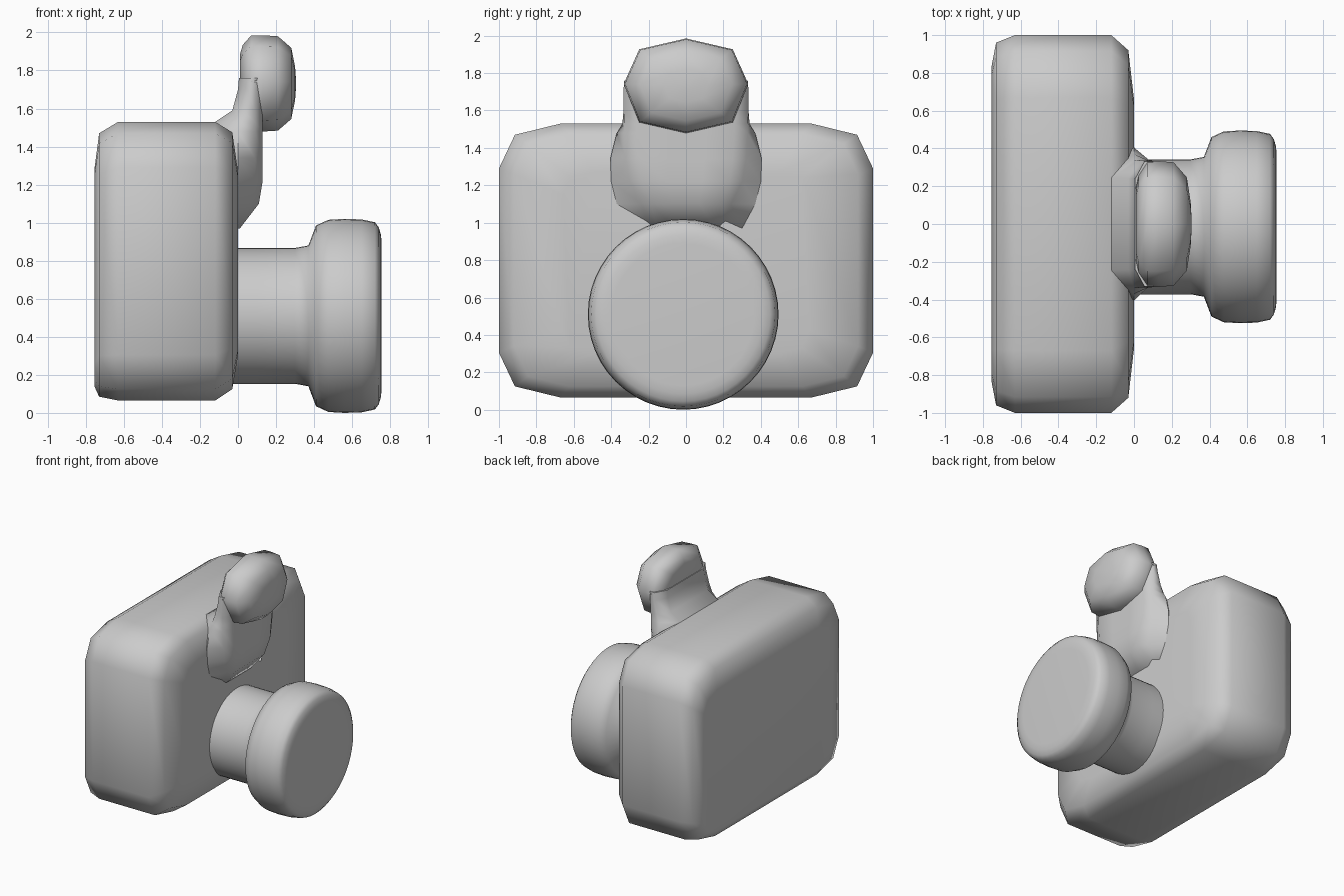
import bpy, math
from math import sin, cos, pi

if "Cube" in bpy.data.objects:
    bpy.data.objects.remove(bpy.data.objects["Cube"])


def loft(name, rings, angle=70):
    """Skin a stack of equal-length point rings and cap both ends."""
    n = len(rings[0])
    verts = [p for r in rings for p in r]
    faces = [(i * n + j, i * n + (j + 1) % n, (i + 1) * n + (j + 1) % n, (i + 1) * n + j)
             for i in range(len(rings) - 1) for j in range(n)]
    faces += [tuple(range(n))[::-1], tuple(range(len(verts) - n, len(verts)))]
    me = bpy.data.meshes.new(name)
    me.from_pydata(verts, [], faces)
    ob = bpy.data.objects.new(name, me)
    bpy.context.collection.objects.link(ob)
    bpy.ops.object.select_all(action='DESELECT')
    ob.select_set(True)
    bpy.context.view_layer.objects.active = ob
    bpy.ops.object.mode_set(mode='EDIT')
    bpy.ops.mesh.select_all(action='SELECT')
    bpy.ops.mesh.normals_make_consistent(inside=False)
    bpy.ops.object.mode_set(mode='OBJECT')
    bpy.ops.object.shade_smooth_by_angle(angle=math.radians(angle))
    return ob


def body_ring(x, hy, lo, hi, k):
    """Rectangle with two-step cut corners; k scales the corner cut."""
    c, hz = (lo + hi) / 2, (hi - lo) / 2
    q = [(hy, hz - .24 * k), (hy - .085 * k, hz - .06 * k), (hy - .33 * k, hz)]
    pts = q + [(-y, z) for y, z in q[::-1]]
    pts += [(-y, -z) for y, z in q] + [(y, -z) for y, z in q[::-1]]
    return [(x, y, c + z) for y, z in pts]


# camera body
loft("camera_body", [body_ring(*r) for r in (
    (-.755, .83, .14, 1.28, .5), (-.73, .96, .085, 1.47, .9), (-.63, 1, .065, 1.53, 1),
    (-.12, 1, .065, 1.53, 1), (-.03, .92, .125, 1.475, .9), (0, .66, .3, 1.27, .5))])


# lens barrel with wide front rim
def circle(x, r, n=48):
    return [(x, -.015 + r * cos(2 * pi * i / n), .51 + r * sin(2 * pi * i / n)) for i in range(n)]


loft("lens", [circle(*p) for p in (
    (-.1, .357), (.1, .357), (.3, .357), (.37, .37), (.41, .475), (.475, .505), (.56, .51),
    (.65, .507), (.72, .492), (.74, .465), (.752, .425), (.755, .38))])


# flash neck, flaring into the body
def neck_ring(z, xb, xf, wb, wf):
    q = [(xb, .72 * wb), (max(xb + .05, 0), wb), (xf - .04, wf), (xf, .78 * wf), (xf, .3 * wf)]
    return [(x, y, z) for x, y in q] + [(x, -y, z) for x, y in q[::-1]]


loft("flash_neck", [neck_ring(*r) for r in (
    (.97, -.15, .01, .3, .2), (1.1, -.15, .11, .37, .24), (1.22, -.15, .13, .4, .3),
    (1.34, -.15, .13, .405, .32), (1.48, -.13, .13, .37, .33), (1.53, -.12, .13, .34, .33),
    (1.59, -.03, .13, .335, .333), (1.7, 0, .135, .335, .335), (1.76, .005, .14, .33, .33))])


# flash head, faceted oval
def head_ring(x, k):
    q = [(0, .253), (.25, .195), (.333, .01), (.25, -.195), (0, -.253)]
    pts = q + [(-y, z) for y, z in q[-2:0:-1]]
    return [(x, y * k, 1.732 + z * k) for y, z in pts]


head = loft("flash_head", [head_ring(*r) for r in (
    (.01, .6), (.025, .8), (.07, 1), (.13, 1), (.21, .98), (.28, .74), (.3, .35), (.305, .08))])
# underside in front of the neck stays flush with the neck's front face
for v in head.data.vertices:
    if v.co.z < 1.7 and v.co.x < .1:
        v.co.x = max(v.co.x, .06)
